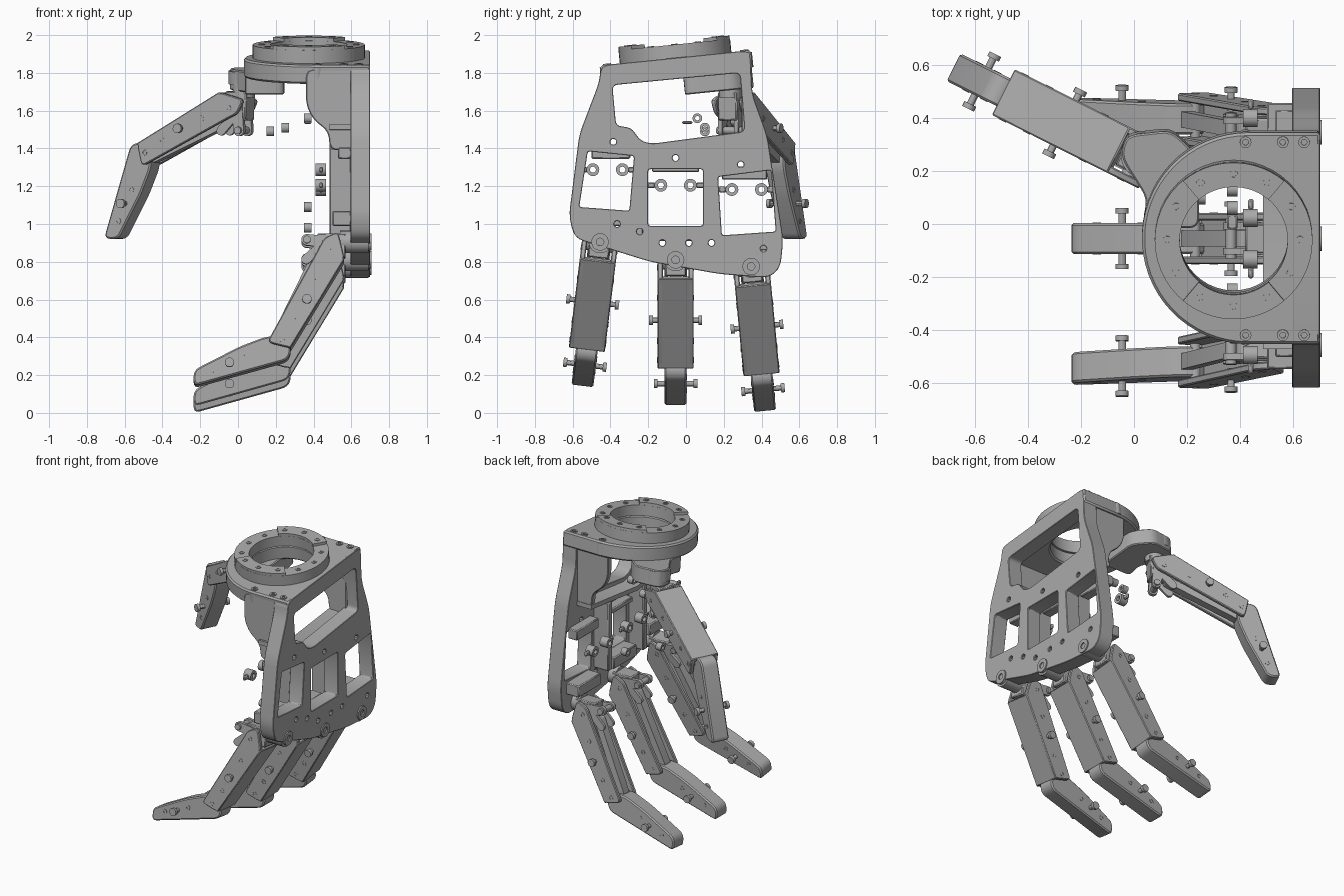
import bpy, bmesh, math
from mathutils import Matrix, Vector

cube = bpy.data.objects.get("Cube")
if cube:
    bpy.data.objects.remove(cube)

grey = bpy.data.materials.new("plain_grey")
grey.use_nodes = True
grey.diffuse_color = (0.4, 0.4, 0.4, 1)
grey.node_tree.nodes["Principled BSDF"].inputs["Base Color"].default_value = (0.4, 0.4, 0.4, 1)

AXES = {"x": lambda a, b, t: (t, a, b), "y": lambda a, b, t: (a, t, b), "z": lambda a, b, t: (a, b, t)}


def finish(name, bm, matrix, bevel):
    bmesh.ops.recalc_face_normals(bm, faces=bm.faces[:])
    mesh = bpy.data.meshes.new(name)
    bm.to_mesh(mesh)
    bm.free()
    mesh.materials.append(grey)
    ob = bpy.data.objects.new(name, mesh)
    bpy.context.collection.objects.link(ob)
    ob.matrix_world = matrix
    bpy.context.view_layer.objects.active = ob
    bpy.ops.object.select_all(action="DESELECT")
    ob.select_set(True)
    bpy.ops.object.shade_smooth_by_angle(angle=math.radians(30))
    if bevel:
        mod = ob.modifiers.new("edge_bevel", "BEVEL")
        mod.width = bevel
        mod.segments = 1
        mod.limit_method = "ANGLE"
        mod.angle_limit = math.radians(40)


def circle(a, b, r, n=24, start=0, sweep=math.tau):
    steps = n if sweep == math.tau else n - 1
    return [(a + r * math.cos(start + sweep * i / steps), b + r * math.sin(start + sweep * i / steps))
            for i in range(n)]


def rounded(points, r, n=4):
    """Replace each corner of a polygon with a short curve."""
    out = []
    for i, p in enumerate(points):
        p = Vector(p)
        ends = []
        for q in (points[i - 1], points[(i + 1) % len(points)]):
            d = Vector(q) - p
            ends.append(p + d.normalized() * min(r, d.length * 0.45))
        for k in range(n + 1):
            t = k / n
            out.append(tuple(ends[0] * (1 - t) ** 2 + p * 2 * t * (1 - t) + ends[1] * t * t))
    return out


def prism(name, loops, axis, lo, hi, matrix=Matrix(), bevel=0.0):
    """Extrude an outline, with optional hole loops, along an axis."""
    bm = bmesh.new()
    edges = []
    for loop in loops:
        vs = [bm.verts.new(AXES[axis](a, b, lo)) for a, b in loop]
        edges += [bm.edges.new((vs[i - 1], vs[i])) for i in range(len(vs))]
    if len(loops) == 1:
        bm.faces.new(vs)
    else:
        bmesh.ops.triangle_fill(bm, edges=edges, use_beauty=True)
    grown = bmesh.ops.extrude_face_region(bm, geom=bm.faces[:], use_keep_orig=True)["geom"]
    bmesh.ops.translate(bm, verts=[g for g in grown if isinstance(g, bmesh.types.BMVert)],
                        vec=AXES[axis](0, 0, hi - lo))
    finish(name, bm, matrix, bevel)


def rod(name, axis, a, b, r, lo, hi, matrix=Matrix(), n=20, hole=0):
    loops = [circle(a, b, r, n)] + ([circle(a, b, hole, n)] if hole else [])
    prism(name, loops, axis, lo, hi, matrix)


def box(name, x, y, z, matrix=Matrix(), bevel=0.006):
    prism(name, [[(x[0], y[0]), (x[1], y[0]), (x[1], y[1]), (x[0], y[1])]], "z", *z, matrix, bevel)


def bar(name, p, q, r, lo, hi, matrix):
    """Flat link with round ends."""
    ang = math.atan2(q[1] - p[1], q[0] - p[0])
    pts = circle(*q, r, 9, ang - math.pi / 2, math.pi) + circle(*p, r, 9, ang + math.pi / 2, math.pi)
    prism(name, [pts], "y", lo, hi, matrix)


# Palm plate with windows and screw holes
outline = [(-.45, 1.84), (.34, 1.92), (.35, 1.69), (.43, 1.47), (.515, .92), (.50, .77), (.44, .715), (.18, .735),
           (-.19, .80), (-.59, .925), (-.62, 1.04), (-.565, 1.475), (-.46, 1.75)]
upper = [(-.39, 1.735), (.285, 1.80), (.31, 1.49), (-.18, 1.425), (-.24, 1.44), (-.29, 1.51), (-.37, 1.52)]
windows = [
    [(-.52, 1.385), (-.275, 1.36), (-.30, 1.07), (-.565, 1.09)],
    [(-.20, 1.29), (.09, 1.29), (.09, .99), (-.20, .99)],
    [(.17, 1.25), (.45, 1.285), (.475, .96), (.19, .94)]]
screws = [(-.385, 1.435), (-.055, 1.35), (.29, 1.315), (-.365, 1.0), (-.125, .9), (.015, .9), (.135, .9),
          (.41, .87), (-.32, 1.8), (.18, 1.855), (-.245, .96)]
loops = [rounded(outline, .05), rounded(upper, .03)] + [rounded(w, .012, 2) for w in windows]
prism("palm_plate", loops + [circle(y, z, .016, 10) for y, z in screws], "x", .595, .70, bevel=.006)

# Inner ribs, shelf and motor mounts behind the windows
for y, top in ((-.25, 1.40), (.13, 1.40)):
    box("palm_rib", (.485, .6), (y - .022, y + .022), (.93, top))
shelf = [(-.47, 1.53), (-.31, 1.51), (-.25, 1.42), (-.17, 1.40), (.34, 1.46),
         (.34, 1.43), (-.17, 1.37), (-.27, 1.39), (-.33, 1.48), (-.47, 1.50)]
prism("palm_shelf", [shelf], "x", .485, .6)
for w in windows:
    (y0, z0), (y1, z1) = w[0], w[1]
    box("mount_top", (.53, .6), (y0 + .02, y1 - .02), (min(z0, z1) - .015, max(z0, z1) + .02))
    (y1, z1), (y0, z0) = w[2], w[3]
    box("mount_bottom", (.5, .6), (y0 + .02, y1 - .02), (min(z0, z1) - .08, min(z0, z1)))
    mid = sum(p[0] for p in w) / 4
    for side in (-1, 1):
        zc = (w[0][1] + w[1][1]) / 2 - .085
        rod("bearing", "x", mid + side * .078, zc, .034, .41, .465, hole=.016)
        box("bearing_tab", (.43, .45), sorted((mid + side * .108, mid + side * .15)), (zc - .015, zc + .015))

# Side walls joining wrist and palm
wall = [(.36, 1.85), (.36, 1.66), (.40, 1.58), (.48, 1.52), (.485, 1.42), (.62, 1.42), (.62, 1.85)]
for y0, y1, dz in ((-.45, -.41, -.03), (.295, .335, .02)):
    prism("side_wall", [rounded(wall, .05)], "y", y0, y1, Matrix.Translation((0, 0, dz)), .005)

# Wrist flange, slightly tilted
tilt = Matrix.Translation((0, -.055, 1.88)) @ Matrix.Rotation(math.radians(5.8), 4, "X")
flange = circle(.43, 0, .40, 32, math.pi / 2, math.pi) + [(.70, -.40), (.70, .40)]
prism("wrist_flange", [flange, circle(.375, 0, .205, 40)], "z", -.10, 0, tilt, .01)
rod("wrist_ring", "z", .375, 0, .297, 0, .07, tilt, 48, .203)
for start in (math.radians(50), math.radians(230)):
    arc = circle(.375, 0, .296, 14, start, math.radians(80))
    arc += circle(.375, 0, .204, 14, start + math.radians(80), -math.radians(80))
    prism("ring_pad", [arc], "z", .07, .088, tilt)
for i in range(12):
    a = math.tau * i / 12
    top = .092 if abs(math.sin(a)) > .8 else .074
    rod("ring_screw", "z", .375 + .25 * math.cos(a), .25 * math.sin(a), .017, .06, top, tilt, 10, .009)
for x in (.42, .56, .64):
    for y in (-.365, .365):
        rod("flange_screw", "z", x, y, .022, -.05, .006, tilt, 12, .011)
for y in (-.375, .375):
    rod("flange_boss", "z", .42, y, .03, -.09, -.01, tilt)

# Thumb mount under the flange
mount = [(-.03, .38), (-.05, .30), (.05, .14), (.03, .03), (.245, .03), (.245, .30), (.14, .40)]
prism("thumb_mount", [rounded(mount, .04)], "z", -.20, -.09, tilt, .006)
rod("thumb_ear", "z", .035, .305, .085, -.17, -.10, tilt, 28, .035)

# One finger: side plates, back plate, tip, links and bolts
side = [(.43, -.04), (.455, .01), (.53, .045), (.565, -.10), (.277, -.577), (.155, -.545)]
back = [(.565, -.10), (.277, -.577), (.25, -.565), (.535, -.085)]
tip = [(.15, -.51), (.008, -.565), (-.235, -.69), (-.235, -.775), (.265, -.635), (.285, -.575), (.24, -.51)]


def finger(name, m, pivot_top):
    for s in (-1, 1):
        lo, hi = sorted((s * .068, s * .096))
        prism(name + "_side_plate", [rounded(side, .03)], "y", lo, hi, m, .005)
        for x, z in ((.42, -.2), (.30, -.43), (.23, -.53), (.48, -.04)):
            rod(name + "_rivet", "y", x, z, .016, *sorted((s * .09, s * .098)), m, 10, .009)
        for x, z in ((.03, -.62), (-.14, -.69)):
            rod(name + "_tip_rivet", "y", x, z, .016, *sorted((s * .055, s * .06)), m, 10, .009)
        for x, z, reach in ((.365, -.32, .14), (-.045, -.655, .115)):
            rod(name + "_bolt_shaft", "y", x, z, .014, *sorted((s * .05, s * reach)), m, 12)
            rod(name + "_bolt_head", "y", x, z, .025, *sorted((s * (reach - .02), s * reach)), m, 14)
        bar(name + "_knuckle_link", (.365, .005), (.50, -.01), .03, *sorted((s * .035, s * .06)), m)
        bar(name + "_lower_link", (.36, -.10), (.45, -.02), .025, *sorted((s * .04, s * .06)), m)
    prism(name + "_back_plate", [back], "y", -.096, .096, m, .005)
    prism(name + "_tip", [rounded(tip, .035)], "y", -.058, .058, m, .008)
    bar(name + "_drive_link", (.41, -.08), (.20, -.51), .022, -.03, .03, m)
    rod(name + "_hinge_pin", "y", .23, -.53, .02, -.08, .08, m)
    rod(name + "_knuckle_pin", "y", .365, .005, .02, -.075, .075, m)
    rod(name + "_knuckle_pin", "y", .49, -.02, .03, -.08, .08, m)
    box(name + "_knuckle_block", (.42, .57), (-.055, .055), (-.085, .04), m)
    rod(name + "_pivot", "x", 0, 0, .06, .54, pivot_top - .018, m)
    rod(name + "_pivot_cap", "x", 0, 0, .046, pivot_top - .028, pivot_top, m, 24, .02)


for label, y, z, splay in (("front_finger", -.455, .905, -7), ("middle_finger", -.055, .81, 0),
                           ("rear_finger", .345, .775, 5.5)):
    finger(label, Matrix.Translation((0, y, z)) @ Matrix.Rotation(math.radians(splay), 4, "X"), .708)
finger("thumb", Matrix.Translation((-.48, .49, 1.37)) @ Matrix.Rotation(math.radians(153.4), 4, "Z")
       @ Matrix.Rotation(math.radians(-92), 4, "Y") @ Matrix.Translation((-.22, 0, .56)), .65)

# Small loose bearings inside the palm
for x, y, z in ((.17, .1, 1.49), (.25, .1, 1.51), (.37, .06, 1.56), (.37, .13, 1.09), (.37, -.25, .98)):
    rod("inner_bearing", "x", y, z, .026, x - .02, x + .02, n=14, hole=.012)
box("inner_bearing_tab", (.35, .39), (-.02, .035), (1.53, 1.545))
